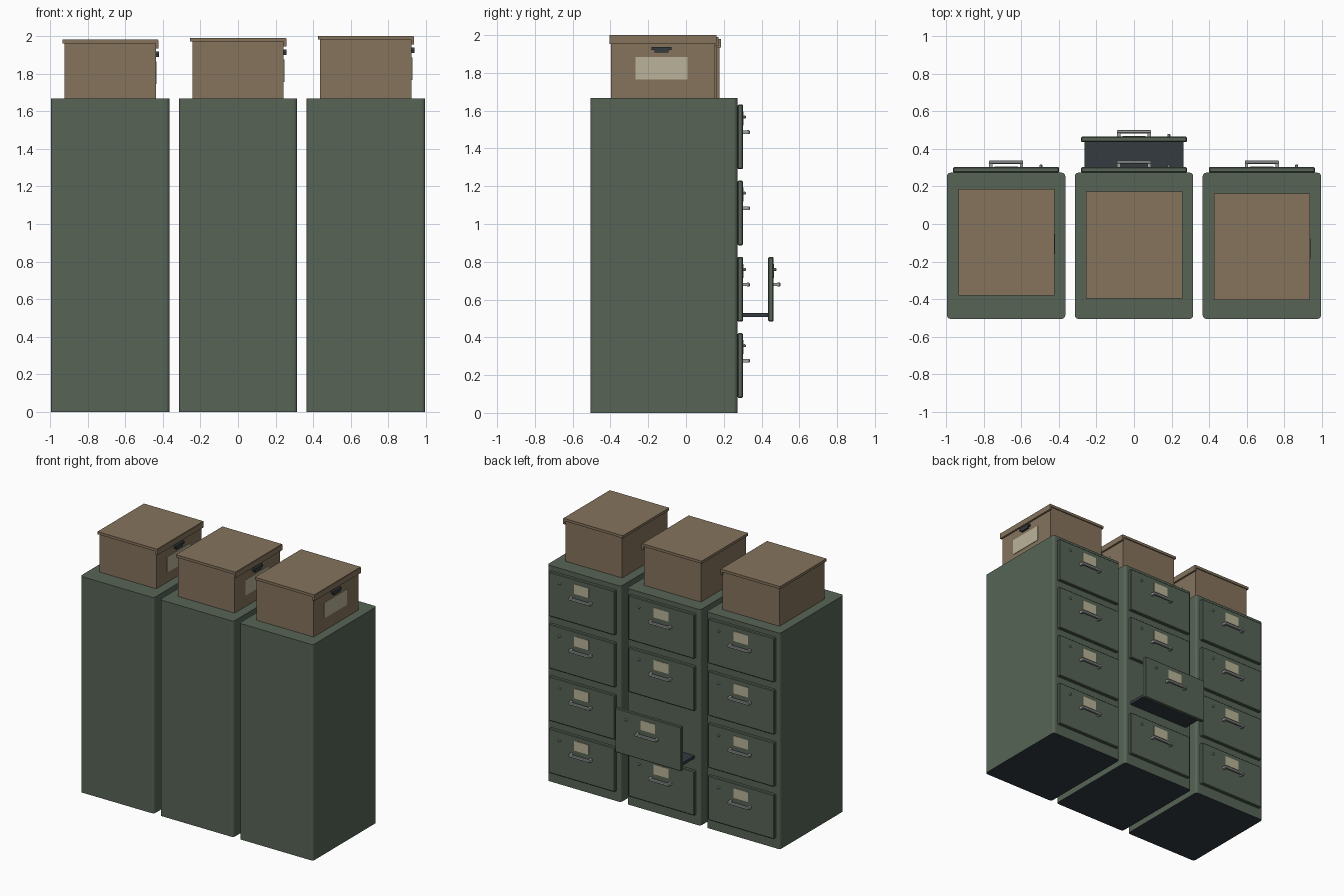
import bpy, bmesh

if "Cube" in bpy.data.objects:
    bpy.data.objects.remove(bpy.data.objects["Cube"])

def mat(name, rgb):
    m = bpy.data.materials.new(name)
    m.diffuse_color = (*rgb, 1)
    m.use_nodes = True
    m.node_tree.nodes["Principled BSDF"].inputs["Base Color"].default_value = m.diffuse_color
    return m

GREEN = mat("cabinet_green", (0.095, 0.127, 0.093))
DARK = mat("dark_steel", (0.034, 0.044, 0.051))
METAL = mat("bright_metal", (0.36, 0.37, 0.37))
CREAM = mat("label_cream", (0.49, 0.45, 0.32))
BROWN = mat("cardboard_brown", (0.235, 0.172, 0.108))

def box(name, x0, x1, y0, y1, z0, z1, m, bevel=0, vertical_only=False, seg=2):
    """Axis-aligned block with optional rounded edges."""
    bm = bmesh.new()
    bmesh.ops.create_cube(bm, size=1)
    for v in bm.verts:
        v.co = (x0 + (v.co.x + .5) * (x1 - x0),
                y0 + (v.co.y + .5) * (y1 - y0),
                z0 + (v.co.z + .5) * (z1 - z0))
    if bevel:
        edges = [e for e in bm.edges if not vertical_only
                 or abs(e.verts[0].co.z - e.verts[1].co.z) > 1e-4]
        bmesh.ops.bevel(bm, geom=edges, offset=bevel, segments=seg,
                        affect='EDGES', profile=0.5)
    me = bpy.data.meshes.new(name)
    bm.to_mesh(me)
    bm.free()
    me.materials.append(m)
    ob = bpy.data.objects.new(name, me)
    bpy.context.collection.objects.link(ob)
    return ob

FACE = 0.273     # y of the cabinet face that carries the drawers

def drawer(cx, cz, out):
    y = FACE + out
    f = y + 0.029
    box("drawer_front", cx - .282, cx + .282, y, f, cz - .171, cz + .171, GREEN, .005, seg=1)
    # label plate and lock
    box("drawer_label", cx - .062, cx + .062, f - .002, f + .003, cz + .06, cz + .135, CREAM)
    box("drawer_lock", cx + .177, cx + .193, f - .002, f + .015, cz + .097, cz + .113, METAL, .004, seg=1)
    # U-shaped pull
    for s in (-1, 1):
        px = cx + s * .082
        box("handle_post", px - .009, px + .009, f - .002, f + .03, cz + .016, cz + .034, METAL)
    box("handle_bar", cx - .091, cx + .091, f + .018, f + .036, cz + .015, cz + .035, METAL, .004, seg=1)
    if out:
        box("drawer_tray", cx - .264, cx + .264, FACE - .01, y + .002, cz - .147, cz - .125, DARK)

# cabinets
for i, cx in enumerate((-.68, 0, .68)):
    cab = box("cabinet_body", cx - .315, cx + .315, -.505, FACE, 0, 1.668, GREEN, .02, True, 3)
    cab.data.materials.append(DARK)
    for p in cab.data.polygons:          # dark underside
        if p.normal.z < -.9:
            p.material_index = 1
    for k in range(4):
        drawer(cx, .251 + .4035 * k, .162 if (i == 1 and k == 1) else 0)

# storage boxes: centre x, lid back y, lid front y, top z
for cx, y0, y1, top in ((-.68, -.381, .186, 1.98), (0, -.396, .173, 1.99), (.68, -.404, .162, 2.0)):
    cy = (y0 + y1) / 2
    side = cx + .243
    box("box_body", cx - .243, side, y0 + .008, y1 - .008, 1.668, top - .01, BROWN)
    box("box_lid", cx - .254, cx + .254, y0, y1, top - .02, top, BROWN)
    box("lid_flap", side - .002, cx + .257, y0, y1, top - .046, top - .003, BROWN)
    # hand grip and label on the right-hand side
    gy = cy - .009
    box("box_grip_plate", side - .002, side + .016, gy - .053, gy + .053, top - .08, top - .062, DARK)
    box("box_grip_lip", side - .002, side + .016, gy - .037, gy + .037, top - .092, top - .08, DARK)
    box("box_label", side - .002, side + .004, gy - .138, gy + .138, top - .235, top - .115, CREAM)
